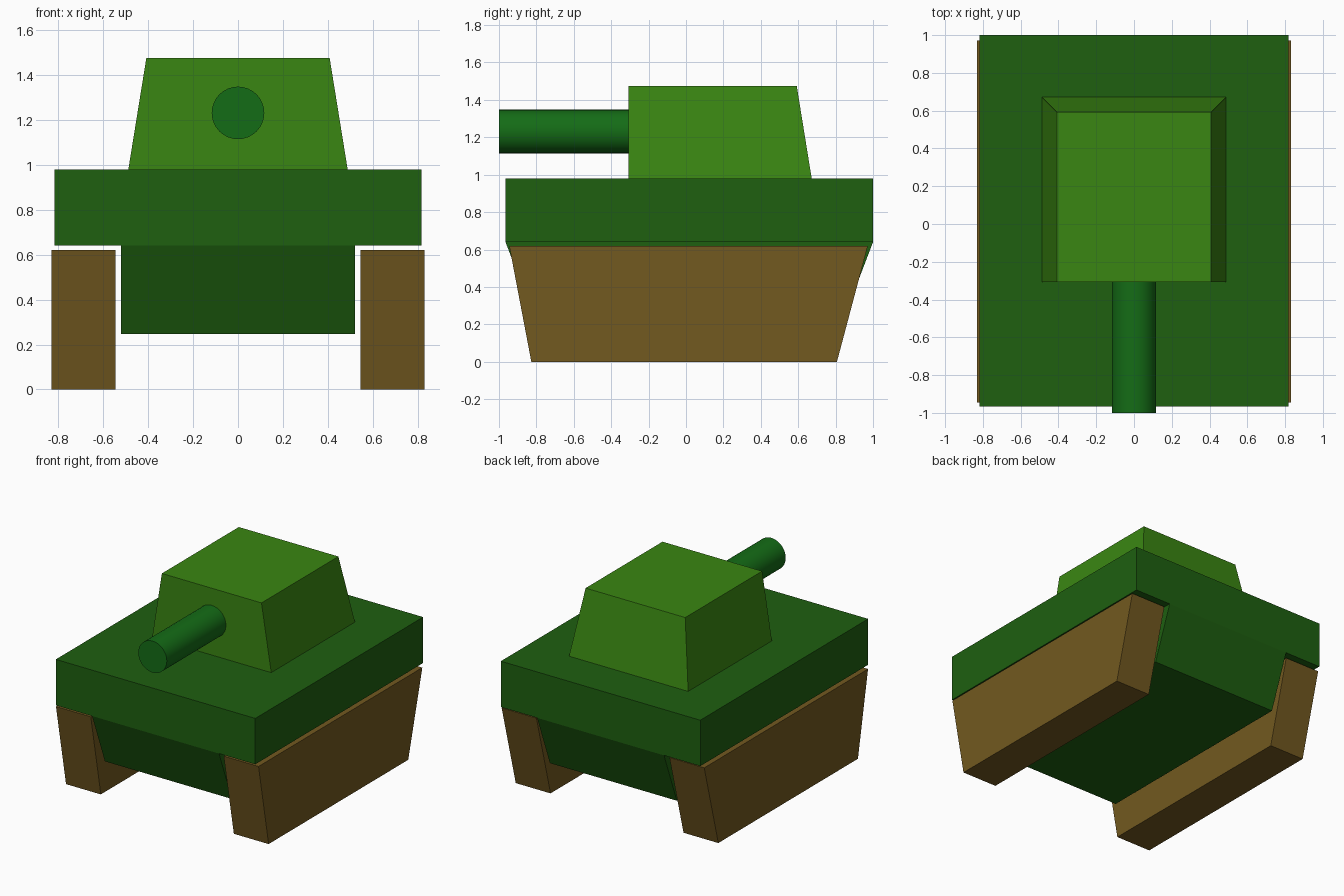
import bpy
import bmesh
from math import pi, radians

if "Cube" in bpy.data.objects:
    bpy.data.objects.remove(bpy.data.objects["Cube"])


def paint(name, rgb):
    mat = bpy.data.materials.new(name)
    mat.diffuse_color = (*rgb, 1)
    mat.use_nodes = True
    mat.node_tree.nodes["Principled BSDF"].inputs["Base Color"].default_value = mat.diffuse_color
    return mat


def frustum(name, mat, bottom, top):
    """Box with separate bottom and top rectangles: (x0, x1, y0, y1, z)."""
    bm = bmesh.new()
    rings = []
    for x0, x1, y0, y1, z in (bottom, top):
        corners = ((x0, y0), (x1, y0), (x1, y1), (x0, y1))
        rings.append([bm.verts.new((x, y, z)) for x, y in corners])
    lower, upper = rings
    bm.faces.new(lower[::-1])
    bm.faces.new(upper)
    for i in range(4):
        j = (i + 1) % 4
        bm.faces.new((lower[i], lower[j], upper[j], upper[i]))
    mesh = bpy.data.meshes.new(name)
    bm.to_mesh(mesh)
    bm.free()
    mesh.materials.append(mat)
    obj = bpy.data.objects.new(name, mesh)
    bpy.context.collection.objects.link(obj)
    return obj


hull_green = paint("hull_green", (0.013, 0.115, 0.005))
turret_green = paint("turret_green", (0.042, 0.24, 0.006))
barrel_green = paint("barrel_green", (0.007, 0.15, 0.008))
track_brown = paint("track_brown", (0.17, 0.1, 0.014))

# Hull: flat deck slab over a narrower belly with sloped ends
frustum("upper_hull", hull_green,
        (-0.817, 0.817, -0.965, 1.0, 0.64), (-0.817, 0.817, -0.965, 1.0, 0.98))
frustum("lower_hull", hull_green,
        (-0.52, 0.52, -0.815, 0.85, 0.247), (-0.52, 0.52, -0.965, 1.0, 0.64))

# Tracks: one tapered block on each side
for side, x0, x1 in (("left", -0.83, -0.545), ("right", 0.545, 0.83)):
    frustum(side + "_track", track_brown,
            (x0, x1, -0.827, 0.807, 0.0), (x0, x1, -0.945, 0.972, 0.62))

# Turret: vertical front, sloped sides and back
frustum("turret", turret_green,
        (-0.488, 0.488, -0.308, 0.672, 0.98), (-0.408, 0.408, -0.308, 0.592, 1.475))

# Gun barrel: round, pointing forward from the turret face
bpy.ops.mesh.primitive_cylinder_add(vertices=32, radius=0.117, depth=0.692,
                                    location=(0, -0.654, 1.231),
                                    rotation=(pi / 2, 0, 0))
barrel = bpy.context.object
barrel.name = "gun_barrel"
barrel.data.materials.append(barrel_green)
bpy.ops.object.shade_smooth_by_angle(angle=radians(30))
